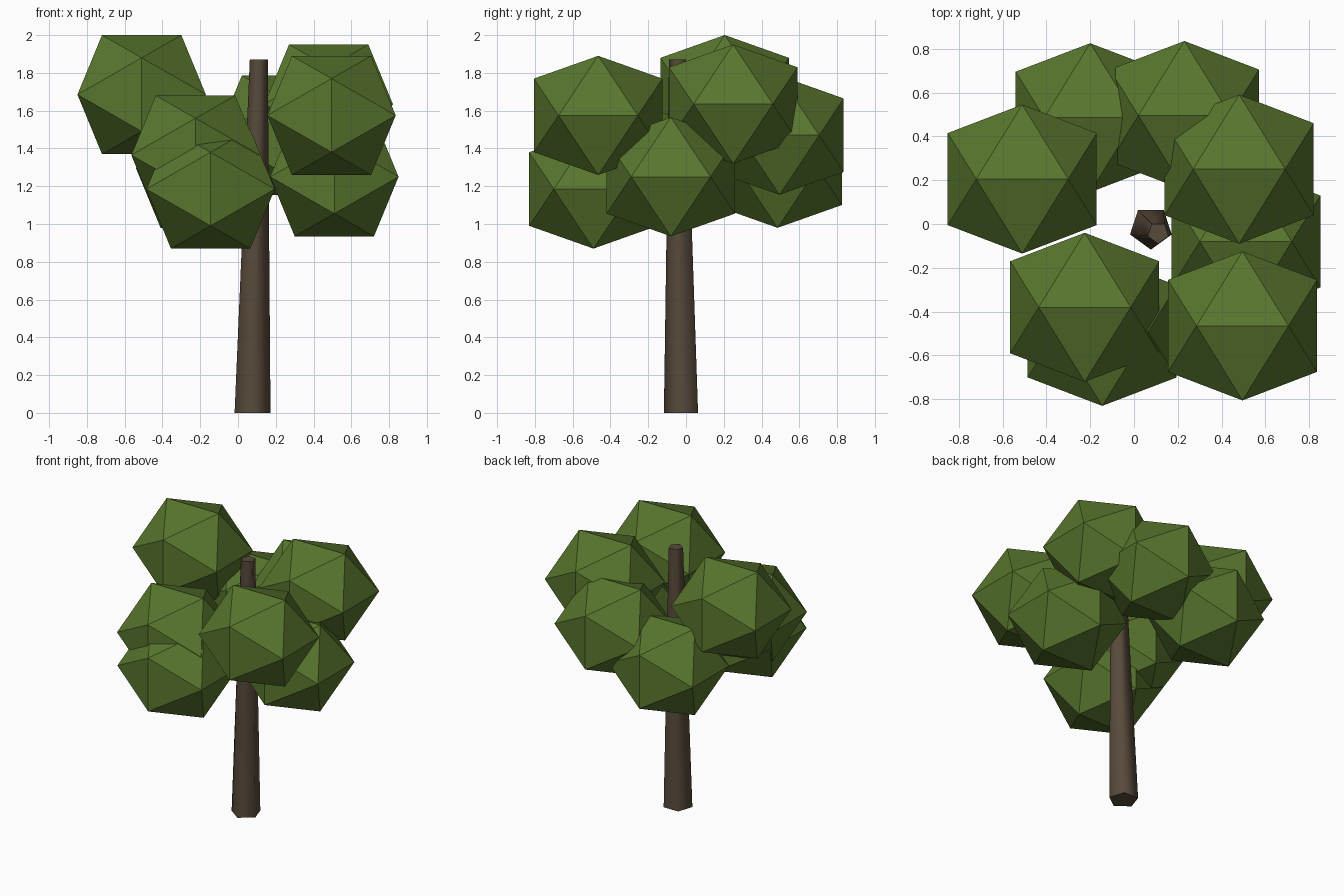
import bpy, bmesh, math
from mathutils import Vector

cube = bpy.data.objects.get("Cube")
if cube:
    bpy.data.objects.remove(cube, do_unlink=True)


def material(name, rgb):
    m = bpy.data.materials.new(name)
    m.use_nodes = True
    m.diffuse_color = (*rgb, 1)
    bsdf = next(n for n in m.node_tree.nodes if n.type == 'BSDF_PRINCIPLED')
    bsdf.inputs["Base Color"].default_value = (*rgb, 1)
    bsdf.inputs["Roughness"].default_value = 0.9
    return m


def finish(bm, name, mat):
    bmesh.ops.recalc_face_normals(bm, faces=bm.faces)
    mesh = bpy.data.meshes.new(name)
    bm.to_mesh(mesh)
    bm.free()
    mesh.materials.append(mat)
    return mesh


def add(name, mesh, location=(0, 0, 0)):
    ob = bpy.data.objects.new(name, mesh)
    ob.location = location
    bpy.context.collection.objects.link(ob)
    return ob


leaf_green = material("leaf green", (0.098, 0.181, 0.027))
bark_brown = material("bark brown", (0.095, 0.068, 0.043))

# Trunk: five-sided leaning taper with smooth sides and flat ends
bm = bmesh.new()
rings = []
for centre, radius in ((Vector((0.077, -0.017, 0)), 0.1),
                       (Vector((0.11, -0.04, 1.87)), 0.05)):
    ring = []
    for i in range(5):
        a = math.tau * i / 5 - math.pi / 2
        ring.append(bm.verts.new(centre + radius * Vector((math.cos(a), math.sin(a), 0))))
    rings.append(ring)
    bm.faces.new(ring)
for i in range(5):
    j = (i + 1) % 5
    side = bm.faces.new((rings[0][i], rings[0][j], rings[1][j], rings[1][i]))
    side.smooth = True
for e in bm.edges:
    e.smooth = not any(len(f.verts) == 5 for f in e.link_faces)
add("trunk", finish(bm, "trunk", bark_brown))

# Leaf clump: slightly squashed icosahedron, hulled from golden rectangles
bm = bmesh.new()
long, short = 0.34, 0.21
squash = 0.927
for s in (-1, 1):
    for t in (-1, 1):
        for p in ((s * short, 0, t * long), (s * long, t * short, 0), (0, s * long, t * short)):
            bm.verts.new((p[0], p[1], p[2] * squash))
bmesh.ops.convex_hull(bm, input=bm.verts)
clump = finish(bm, "leaf_clump", leaf_green)

# Clumps arranged in a ring around the trunk
centres = (
    (-0.51, 0.205, 1.685),
    (0.23, 0.495, 1.47),
    (-0.2, 0.485, 1.295),
    (0.48, 0.25, 1.635),
    (0.51, -0.08, 1.25),
    (0.495, -0.465, 1.575),
    (-0.225, -0.38, 1.365),
    (-0.145, -0.49, 1.185),
)
for n, c in enumerate(centres, 1):
    add(f"leaf_clump_{n}", clump, c)
